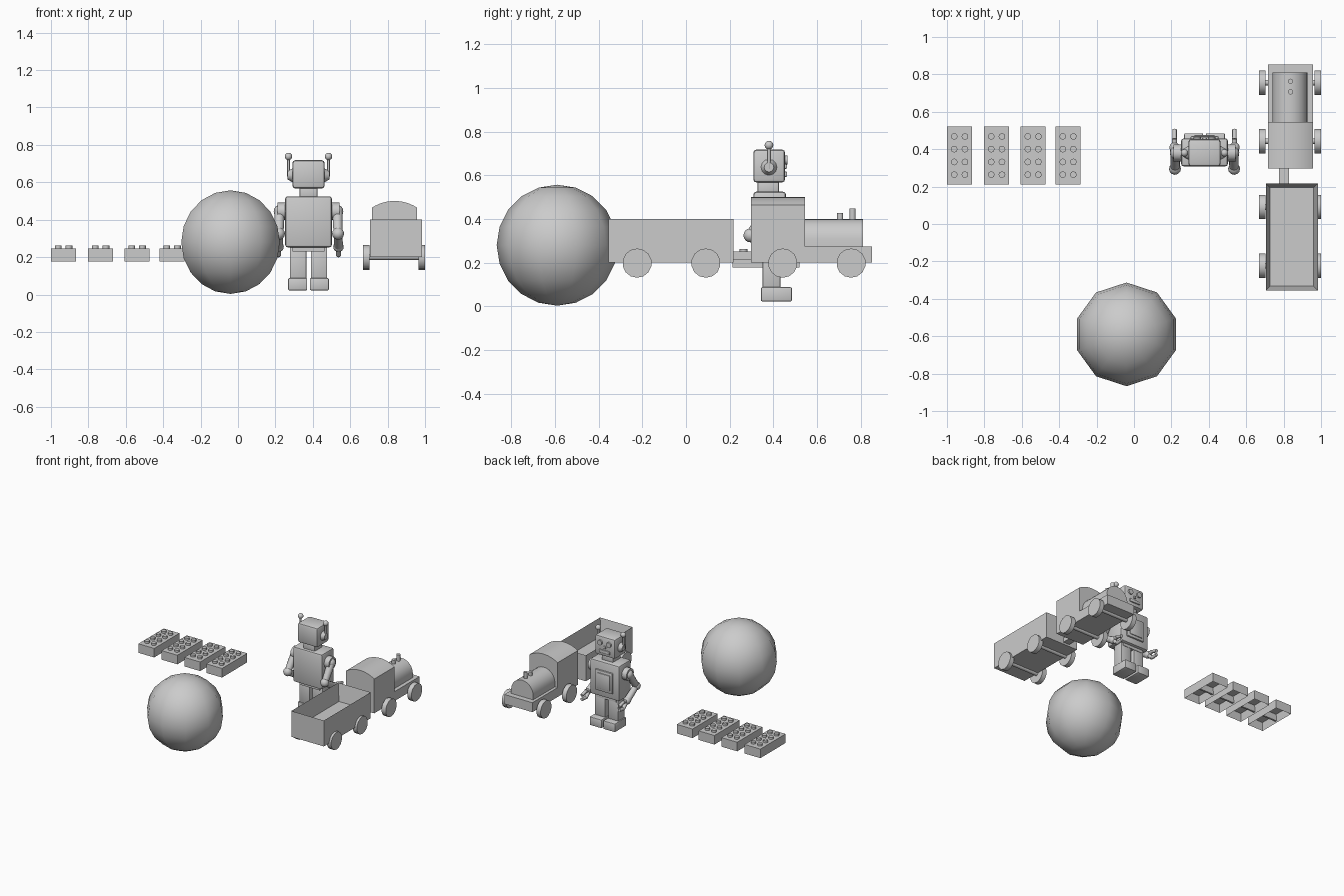
import bpy
import bmesh
import math
from mathutils import Vector

cube = bpy.data.objects.get("Cube")
if cube:
    bpy.data.objects.remove(cube, do_unlink=True)

grey = bpy.data.materials.new("plain grey")
GREY = (0.6, 0.6, 0.6, 1)
grey.use_nodes = True
grey.diffuse_color = GREY
grey.node_tree.nodes["Principled BSDF"].inputs["Base Color"].default_value = GREY


def add(name, bm, smooth=None):
    """Turn a bmesh into a finished object; smooth is an edge angle in degrees."""
    bmesh.ops.recalc_face_normals(bm, faces=bm.faces)
    mesh = bpy.data.meshes.new(name)
    bm.to_mesh(mesh)
    bm.free()
    mesh.materials.append(grey)
    ob = bpy.data.objects.new(name, mesh)
    bpy.context.collection.objects.link(ob)
    if smooth:
        bpy.ops.object.select_all(action="DESELECT")
        ob.select_set(True)
        bpy.context.view_layer.objects.active = ob
        bpy.ops.object.shade_smooth_by_angle(angle=math.radians(smooth))
    return ob


def box(name, x, y, z, bevel=0, segments=2):
    """Box from three (min, max) ranges, with optional rounded edges."""
    bm = bmesh.new()
    bmesh.ops.create_cube(bm, size=1)
    for v in bm.verts:
        for i, (lo, hi) in enumerate((x, y, z)):
            v.co[i] = lo + (v.co[i] + 0.5) * (hi - lo)
    if bevel:
        bmesh.ops.bevel(bm, geom=bm.edges[:], offset=bevel, segments=segments,
                        profile=0.5, affect="EDGES")
    return add(name, bm, 35 if bevel else None)


def rod(name, a, b, r1, r2=None, sides=12):
    """Cylinder or cone between two points."""
    a, b = Vector(a), Vector(b)
    bm = bmesh.new()
    bmesh.ops.create_cone(bm, cap_ends=True, segments=sides, radius1=r1,
                          radius2=r1 if r2 is None else r2, depth=(b - a).length)
    turn = (b - a).to_track_quat("Z", "Y")
    for v in bm.verts:
        v.co = turn @ v.co + (a + b) / 2
    return add(name, bm, 50)


def ball(name, c, r, sides=12, rings=8):
    bm = bmesh.new()
    bmesh.ops.create_uvsphere(bm, u_segments=sides, v_segments=rings, radius=r)
    bmesh.ops.translate(bm, vec=c, verts=bm.verts)
    return add(name, bm, 60)


def arch(name, cx, half, y, z0, z_side, z_top, steps=12):
    """Block with an arched roof, drawn in xz and extruded along y."""
    bm = bmesh.new()
    pts = [(cx + half, z0)]
    rise = z_top - z_side
    radius = (half * half + rise * rise) / (2 * rise)
    span = math.asin(min(1, half / radius))
    for i in range(steps + 1):
        t = span * (1 - 2 * i / steps)
        pts.append((cx + radius * math.sin(t), z_top - radius + radius * math.cos(t)))
    pts.append((cx - half, z0))
    face = bm.faces.new([bm.verts.new((px, y[0], pz)) for px, pz in pts])
    new = bmesh.ops.extrude_face_region(bm, geom=[face])["geom"]
    bmesh.ops.translate(bm, vec=(0, y[1] - y[0], 0),
                        verts=[g for g in new if isinstance(g, bmesh.types.BMVert)])
    return add(name, bm, 35)


def hollow(name, x, y, z, wall, floor, up):
    """Box with one open end: the top if up is true, otherwise the bottom."""
    bm = bmesh.new()
    bmesh.ops.create_cube(bm, size=1)
    for v in bm.verts:
        for i, (lo, hi) in enumerate((x, y, z)):
            v.co[i] = lo + (v.co[i] + 0.5) * (hi - lo)
    bm.normal_update()
    sign = 1 if up else -1
    face = max(bm.faces, key=lambda f: f.normal.z * sign)
    bmesh.ops.inset_individual(bm, faces=[face], thickness=wall, use_even_offset=True)
    for v in face.verts:
        v.co.z = z[0] + floor if up else z[1] - floor
    return add(name, bm)


# Toy ball
ball("toy_ball", (-0.04, -0.59, 0.28), 0.277, 10, 10)

# Building bricks: hollow shells with a cross wall and two rows of studs
for n, x in enumerate((-1.0, -0.802, -0.607, -0.42)):
    hollow(f"brick_{n}", (x, x + 0.135), (0.212, 0.52), (0.177, 0.247), 0.012, 0.012, False)
    box(f"brick_rib_{n}", (x + 0.006, x + 0.129), (0.359, 0.373), (0.185, 0.24))
    for i in range(2):
        for j in range(4):
            sx, sy = x + 0.039 + i * 0.057, 0.264 + j * 0.068
            rod(f"brick_stud_{n}_{i}{j}", (sx, sy, 0.24), (sx, sy, 0.263), 0.018, sides=8)

# Train: wagon, coupling, locomotive
TX = 0.837
hollow("wagon_tub", (0.705, 0.983), (-0.355, 0.217), (0.2, 0.4), 0.023, 0.07, True)
box("coupling", (0.775, 0.829), (0.2, 0.32), (0.215, 0.25))
box("engine_base", (0.717, 0.957), (0.297, 0.852), (0.2, 0.273))
arch("engine_cab", TX, 0.12, (0.297, 0.545), 0.27, 0.465, 0.5)
arch("engine_boiler", TX - 0.003, 0.094, (0.54, 0.81), 0.27, 0.31, 0.4)
rod("steam_dome", (TX, 0.706, 0.38), (TX, 0.706, 0.428), 0.014)
rod("chimney", (TX, 0.763, 0.37), (TX, 0.763, 0.447), 0.014)
for n, y in enumerate((-0.224, 0.091, 0.443, 0.756)):
    rod(f"axle_{n}", (0.68, y, 0.2), (0.985, y, 0.2), 0.015)
    for side, x in (("right", 0.668), ("left", 0.964)):
        rod(f"{side}_wheel_{n}", (x, y, 0.198), (x + 0.036, y, 0.198), 0.067, sides=14)

# Robot trunk and head, facing the back
RX = 0.377
box("robot_body", (RX - 0.125, RX + 0.125), (0.308, 0.458), (0.252, 0.525), 0.014)
box("robot_hips", (RX - 0.085, RX + 0.085), (0.335, 0.435), (0.23, 0.27))
box("chest_frame", (RX - 0.075, RX + 0.075), (0.45, 0.47), (0.3, 0.46), 0.007)
box("chest_plate", (RX - 0.055, RX + 0.055), (0.46, 0.476), (0.32, 0.44), 0.005)
box("robot_neck", (RX - 0.049, RX + 0.049), (0.328, 0.425), (0.51, 0.58), 0.008)
box("robot_head", (RX - 0.086, RX + 0.086), (0.308, 0.454), (0.567, 0.718), 0.015)
box("robot_mouth", (RX - 0.045, RX + 0.045), (0.445, 0.463), (0.593, 0.617), 0.004)
box("robot_nose", (RX - 0.01, RX + 0.01), (0.445, 0.463), (0.63, 0.65), 0.004)

# Robot parts that repeat on both sides
for side, s in (("left", -1), ("right", 1)):
    def at(x, y, z):
        return (RX + s * x, y, z)

    def span(a, b):
        return tuple(sorted((RX + s * a, RX + s * b)))

    rod(f"{side}_eye", at(0.038, 0.445, 0.67), at(0.038, 0.465, 0.67), 0.02)
    rod(f"{side}_ear", at(0.08, 0.38, 0.637), at(0.112, 0.38, 0.637), 0.04, 0.022)
    rod(f"{side}_antenna", at(0.107, 0.38, 0.63), at(0.107, 0.38, 0.735), 0.007, sides=8)
    ball(f"{side}_antenna_tip", at(0.107, 0.38, 0.738), 0.02)
    # Legs and feet
    box(f"{side}_leg", span(0.012, 0.1), (0.35, 0.432), (0.08, 0.255), 0.006)
    box(f"{side}_foot", span(0.007, 0.109), (0.343, 0.485), (0.022, 0.088), 0.007)
    # Bent arm with a two-finger claw
    elbow, wrist = at(0.158, 0.295, 0.325), at(0.16, 0.41, 0.255)
    rod(f"{side}_shoulder", at(0.11, 0.38, 0.445), at(0.165, 0.38, 0.445), 0.046)
    ball(f"{side}_shoulder_cap", at(0.15, 0.38, 0.445), 0.036)
    rod(f"{side}_upper_arm", at(0.155, 0.38, 0.445), elbow, 0.028, 0.024)
    ball(f"{side}_elbow", elbow, 0.032)
    rod(f"{side}_forearm", elbow, wrist, 0.022, 0.025)
    ball(f"{side}_wrist", wrist, 0.028)
    for n, rise in enumerate((0.025, -0.025)):
        knuckle = at(0.16, 0.455, 0.235 + rise)
        rod(f"{side}_finger_{n}", wrist, knuckle, 0.014, sides=8)
        rod(f"{side}_fingertip_{n}", knuckle, at(0.16, 0.506, 0.23 + rise * 0.6), 0.012, sides=8)
